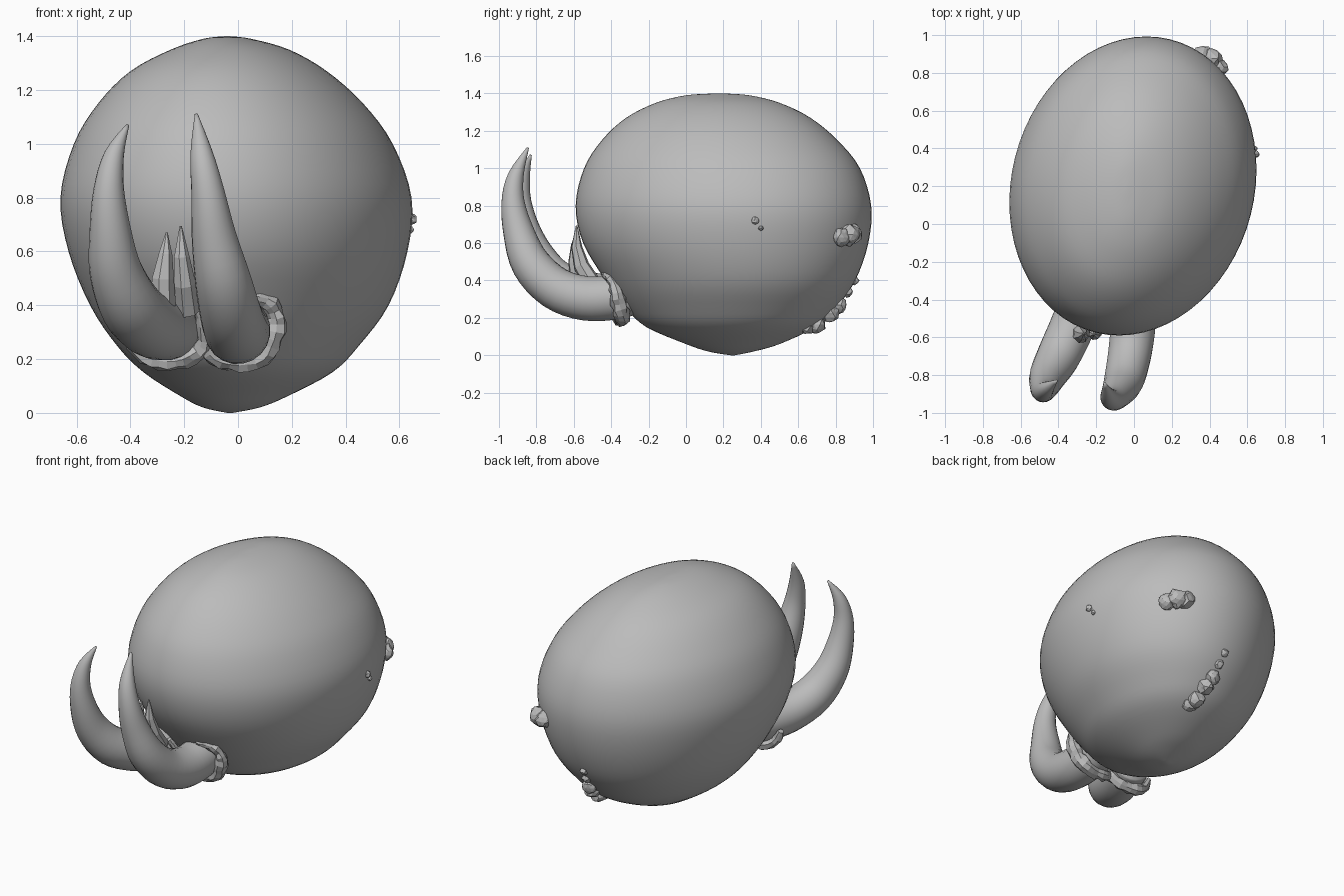
import bpy, bmesh, math, random
from mathutils import Vector

random.seed(4)
grey = bpy.data.materials.new("stone grey")
grey.diffuse_color = (0.5, 0.5, 0.5, 1)


def spline(rows, per):
    """Catmull-Rom resampling of a list of tuples."""
    out = []
    n = len(rows)
    for i in range(n - 1):
        p = [Vector(rows[min(max(k, 0), n - 1)]) for k in range(i - 1, i + 3)]
        for j in range(per):
            t = j / per
            out.append(0.5 * (2 * p[1] + (p[2] - p[0]) * t
                              + (2 * p[0] - 5 * p[1] + 4 * p[2] - p[3]) * t * t
                              + (3 * p[1] - p[0] - 3 * p[2] + p[3]) * t ** 3))
    return out + [Vector(rows[-1])]


def finish(name, bm, smooth=True):
    bmesh.ops.recalc_face_normals(bm, faces=bm.faces)
    me = bpy.data.meshes.new(name)
    bm.to_mesh(me)
    bm.free()
    me.materials.append(grey)
    for p in me.polygons:
        p.use_smooth = smooth
    ob = bpy.data.objects.new(name, me)
    bpy.context.collection.objects.link(ob)
    return ob


def loft(name, rings, smooth=True):
    """Skin a list of equal-length point rings and cap both ends."""
    bm = bmesh.new()
    vs = [[bm.verts.new(p) for p in r] for r in rings]
    n = len(rings[0])
    for a, b in zip(vs, vs[1:]):
        for i in range(n):
            bm.faces.new((a[i], a[(i + 1) % n], b[(i + 1) % n], b[i]))
    bm.faces.new(vs[0])
    bm.faces.new(vs[-1])
    return finish(name, bm, smooth)


def tube(name, rows, sides=20, per=4, rough=0.0, smooth=True):
    """Tapering tube along rows of (x, y, z, radius)."""
    pts = spline(rows, per)
    rings = []
    side = None
    for i, p in enumerate(pts):
        d = (pts[min(i + 1, len(pts) - 1)] - pts[max(i - 1, 0)]).to_3d().normalized()
        if side is None:
            side = d.orthogonal()
        side = (side - d * side.dot(d)).normalized()
        up = d.cross(side)
        ring = []
        for k in range(sides):
            a = math.tau * k / sides
            r = max(p[3], 0.004) * (1 + random.uniform(-rough, rough))
            ring.append(p.to_3d() + (side * math.cos(a) + up * math.sin(a)) * r)
        rings.append(ring)
    return loft(name, rings, smooth)


def lumps(name, balls):
    """Rough blobs from (x, y, z, radius)."""
    bm = bmesh.new()
    for x, y, z, r in balls:
        res = bmesh.ops.create_icosphere(bm, subdivisions=2, radius=r)
        for v in res["verts"]:
            v.co = v.co * random.uniform(0.85, 1.12) + Vector((x, y, z))
    return finish(name, bm, False)


# egg-shaped body: height, left, right, front, back
levels = [(0.0, -0.04, -0.02, 0.24, 0.26), (0.02, -0.13, 0.08, 0.12, 0.36),
          (0.06, -0.21, 0.18, 0.0, 0.50), (0.15, -0.35, 0.35, -0.21, 0.69),
          (0.25, -0.45, 0.45, -0.32, 0.80), (0.40, -0.55, 0.56, -0.43, 0.905),
          (0.60, -0.63, 0.63, -0.55, 0.975), (0.80, -0.66, 0.645, -0.59, 0.99),
          (1.00, -0.61, 0.575, -0.545, 0.93), (1.15, -0.52, 0.465, -0.45, 0.81),
          (1.27, -0.40, 0.33, -0.32, 0.665), (1.35, -0.25, 0.19, -0.16, 0.50),
          (1.39, -0.13, 0.05, 0.0, 0.34), (1.40, -0.05, -0.03, 0.16, 0.20)]
rings = []
for z, xl, xr, yf, yb in spline(levels, 4):
    ring = []
    for k in range(64):
        a = math.tau * k / 64
        ring.append(((xl + xr) / 2 + (xr - xl) / 2 * math.cos(a - 0.11),
                     (yf + yb) / 2 + (yb - yf) / 2 * math.sin(a), z))
    rings.append(ring)
loft("egg_body", rings)

# two upward-curling tusks
tube("left_tusk", [(-0.24, -0.30, 0.32, 0.11), (-0.27, -0.40, 0.315, 0.12),
                   (-0.33, -0.55, 0.33, 0.12), (-0.40, -0.70, 0.40, 0.115),
                   (-0.455, -0.80, 0.53, 0.098), (-0.475, -0.86, 0.68, 0.077),
                   (-0.48, -0.885, 0.83, 0.057), (-0.46, -0.87, 0.96, 0.037),
                   (-0.41, -0.83, 1.07, 0.006)])
tube("right_tusk", [(0.0, -0.28, 0.33, 0.11), (0.0, -0.38, 0.31, 0.12),
                    (-0.005, -0.54, 0.305, 0.12), (-0.025, -0.70, 0.36, 0.115),
                    (-0.055, -0.83, 0.49, 0.105), (-0.09, -0.895, 0.66, 0.083),
                    (-0.112, -0.925, 0.82, 0.062), (-0.135, -0.91, 0.96, 0.043),
                    (-0.155, -0.845, 1.11, 0.006)])

# ragged lips around the tusk roots
tube("left_lip", [(-0.41, -0.36, 0.30, 0.018), (-0.37, -0.36, 0.23, 0.03),
                  (-0.29, -0.35, 0.195, 0.035), (-0.20, -0.36, 0.20, 0.035),
                  (-0.13, -0.38, 0.25, 0.03), (-0.13, -0.42, 0.33, 0.025),
                  (-0.16, -0.46, 0.41, 0.015)], 8, 3, 0.25, False)
tube("right_lip", [(-0.13, -0.39, 0.26, 0.02), (-0.09, -0.36, 0.21, 0.03),
                   (0.0, -0.34, 0.19, 0.035), (0.09, -0.34, 0.21, 0.04),
                   (0.13, -0.36, 0.28, 0.04), (0.14, -0.375, 0.36, 0.035),
                   (0.10, -0.41, 0.42, 0.028), (0.02, -0.44, 0.43, 0.015)], 8, 3, 0.25, False)

# small pointed teeth between the tusks
tube("left_tooth", [(-0.28, -0.57, 0.40, 0.05), (-0.28, -0.59, 0.50, 0.042),
                    (-0.27, -0.59, 0.59, 0.026), (-0.265, -0.58, 0.67, 0.004)], 7, 1, 0, False)
tube("right_tooth", [(-0.19, -0.50, 0.38, 0.05), (-0.20, -0.56, 0.48, 0.043),
                     (-0.21, -0.585, 0.58, 0.03), (-0.213, -0.585, 0.695, 0.004)], 7, 1, 0, False)

# lumps on the back and underside
lumps("back_knob", [(0.36, 0.89, 0.65, 0.055), (0.41, 0.875, 0.645, 0.06),
                    (0.45, 0.83, 0.63, 0.05)])
lumps("under_ridge", [(0.13, 0.65, 0.155, 0.045), (0.12, 0.70, 0.165, 0.05),
                      (0.11, 0.77, 0.225, 0.05), (0.10, 0.815, 0.27, 0.045),
                      (0.09, 0.86, 0.34, 0.03), (0.08, 0.90, 0.40, 0.025)])
lumps("side_specks", [(0.645, 0.37, 0.72, 0.02), (0.64, 0.40, 0.68, 0.014)])
